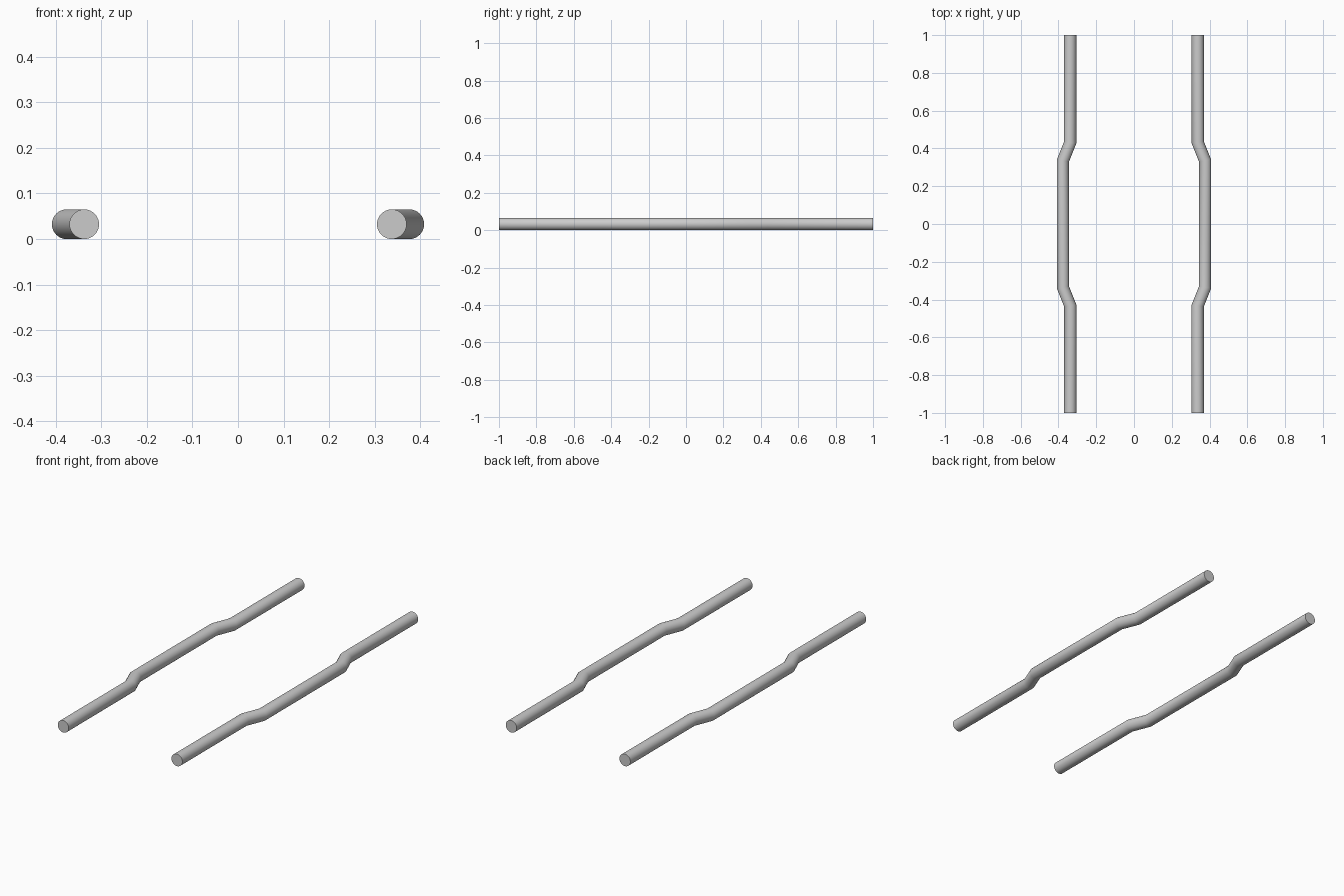
import bpy
import math

cube = bpy.data.objects.get("Cube")
if cube:
    bpy.data.objects.remove(cube, do_unlink=True)

RADIUS = 0.0325
END_X, MID_X = 0.3375, 0.3765
BEND_OUT, BEND_IN = 0.432, 0.335

grey = bpy.data.materials.new("light_grey")
grey.use_nodes = True
colour = (0.6, 0.6, 0.6, 1.0)
grey.diffuse_color = colour
grey.node_tree.nodes["Principled BSDF"].inputs["Base Color"].default_value = colour


def make_rail(name, side):
    """Round rod along y whose middle is offset outward."""
    half = [(END_X, 1.0), (END_X, BEND_OUT), (MID_X, BEND_IN)]
    path = [(x, -y) for x, y in half] + half[::-1]

    curve = bpy.data.curves.new(name, "CURVE")
    curve.dimensions = "3D"
    curve.bevel_depth = RADIUS
    curve.bevel_resolution = 14
    curve.use_fill_caps = True
    spline = curve.splines.new("POLY")
    spline.points.add(len(path) - 1)
    for point, (x, y) in zip(spline.points, path):
        point.co = (side * x, y, RADIUS, 1.0)
    curve.materials.append(grey)

    rail = bpy.data.objects.new(name, curve)
    bpy.context.collection.objects.link(rail)
    bpy.ops.object.select_all(action="DESELECT")
    rail.select_set(True)
    bpy.context.view_layer.objects.active = rail
    bpy.ops.object.convert(target="MESH")

    # Weld the end caps, then keep their rims and the bends crisp
    bpy.ops.object.mode_set(mode="EDIT")
    bpy.ops.mesh.select_all(action="SELECT")
    bpy.ops.mesh.remove_doubles(threshold=0.0001)
    bpy.ops.mesh.normals_make_consistent(inside=False)
    bpy.ops.object.mode_set(mode="OBJECT")
    bpy.ops.object.shade_smooth_by_angle(angle=math.radians(30))


make_rail("left_rail", 1)
make_rail("right_rail", -1)
